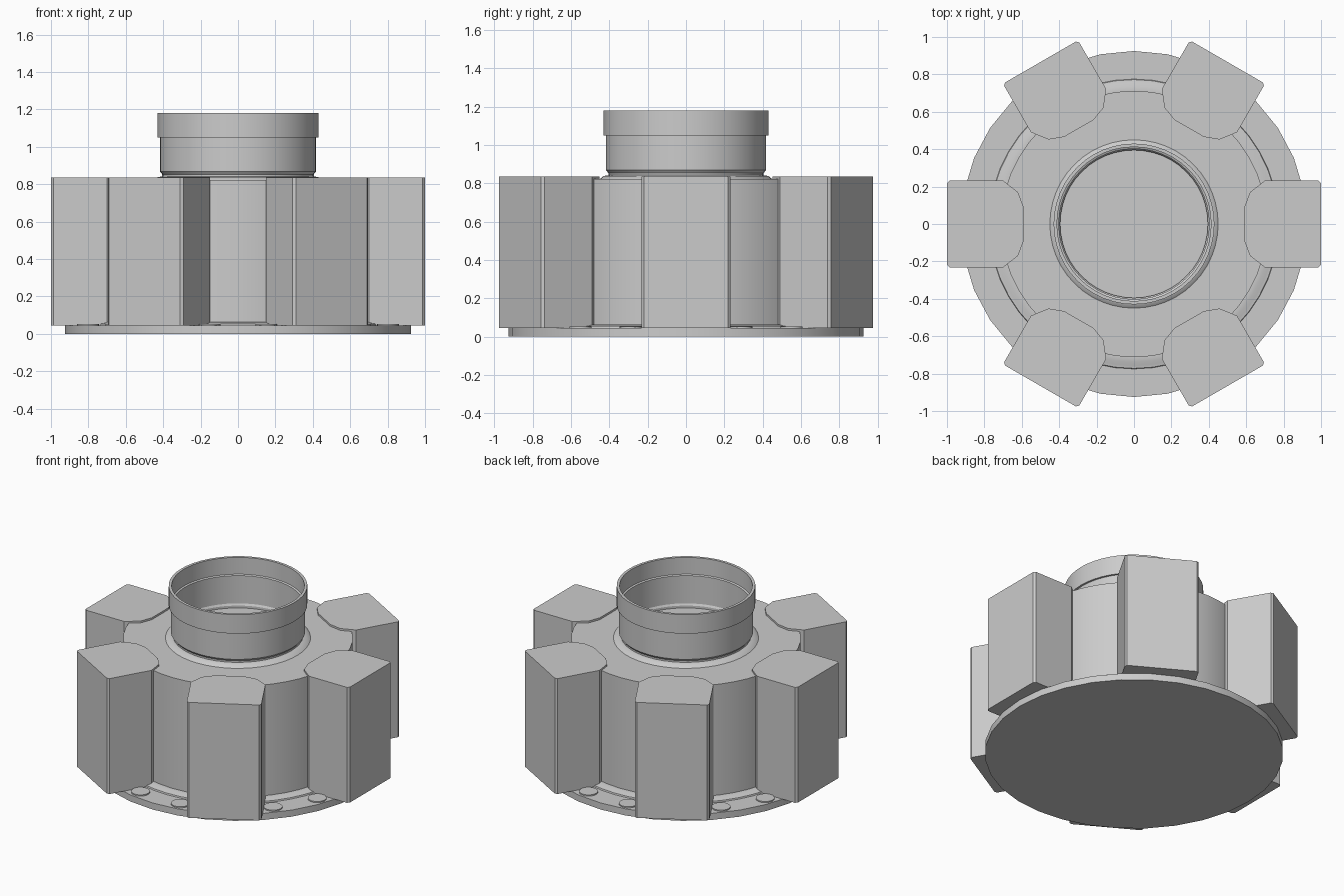
import bpy, bmesh, math
from math import cos, sin, pi, radians

cube = bpy.data.objects.get("Cube")
if cube:
    bpy.data.objects.remove(cube, do_unlink=True)

GREY = (0.6, 0.6, 0.6, 1.0)
metal = bpy.data.materials.new("plain_grey")
metal.use_nodes = True
metal.diffuse_color = GREY
bsdf = next(n for n in metal.node_tree.nodes if n.type == 'BSDF_PRINCIPLED')
bsdf.inputs["Base Color"].default_value = GREY


def finish(name, bm, smooth=True):
    """Turn a bmesh into a named, shaded object."""
    bmesh.ops.remove_doubles(bm, verts=bm.verts, dist=1e-5)
    bmesh.ops.recalc_face_normals(bm, faces=bm.faces)
    mesh = bpy.data.meshes.new(name)
    bm.to_mesh(mesh)
    bm.free()
    mesh.materials.append(metal)
    ob = bpy.data.objects.new(name, mesh)
    bpy.context.collection.objects.link(ob)
    if smooth:
        bpy.ops.object.select_all(action='DESELECT')
        ob.select_set(True)
        bpy.context.view_layer.objects.active = ob
        bpy.ops.object.shade_smooth_by_angle(angle=radians(30))
    return ob


def lathe(name, profile, segments):
    """Spin an (r, z) profile round the z axis."""
    bm = bmesh.new()
    verts = [bm.verts.new((r, 0, z)) for r, z in profile]
    edges = [bm.edges.new(pair) for pair in zip(verts, verts[1:])]
    bmesh.ops.spin(bm, geom=verts + edges, cent=(0, 0, 0), axis=(0, 0, 1),
                   angle=2 * pi, steps=segments, use_merge=True)
    return finish(name, bm)


def prism(name, outline, z0, z1, angle=0, smooth=False):
    """Extrude a flat outline upward after turning it round z."""
    bm = bmesh.new()
    c, s = cos(angle), sin(angle)
    face = bm.faces.new([bm.verts.new((x * c - y * s, x * s + y * c, z0))
                         for x, y in outline])
    top = bmesh.ops.extrude_face_region(bm, geom=[face], use_keep_orig=True)
    for v in top["geom"]:
        if isinstance(v, bmesh.types.BMVert):
            v.co.z = z1
    return finish(name, bm, smooth)


BASE_TOP, ARM_TOP, BODY_TOP = 0.045, 0.835, 0.822

# Base plate
lathe("base_plate", [(0, 0), (0.925, 0), (0.925, BASE_TOP), (0, BASE_TOP)], 32)

# Round body with a stepped foot
lathe("body", [(0, BASE_TOP), (0.775, BASE_TOP), (0.772, 0.054), (0.757, 0.056),
               (0.737, 0.064), (0.712, 0.064), (0.712, BODY_TOP), (0, BODY_TOP)], 48)

# Six radial arms, with eased outer corners and tapered inner ends
half = [(0.59, 0.09), (0.62, 0.17), (0.70, 0.232), (0.987, 0.232), (1.0, 0.219)]
outline = half + [(x, -y) for x, y in reversed(half)]
for i in range(6):
    prism(f"arm_{i + 1}", outline, BASE_TOP, ARM_TOP, i * pi / 3)

# Pairs of flat bolt heads between the arms
bolt = [(0.852 + 0.058 * cos(2 * pi * k / 20), 0.058 * sin(2 * pi * k / 20))
        for k in range(20)]
for i in range(6):
    for side in (-1, 1):
        angle = radians(60 * i + 30 + 10.2 * side)
        prism(f"bolt_{i + 1}_{'left' if side > 0 else 'right'}", bolt,
              BASE_TOP, 0.053, angle, True)

# Open collar: flange, neck, thicker rim, stepped bore and floor
lathe("collar", [(0, BODY_TOP), (0.45, BODY_TOP), (0.43, 0.838), (0.405, 0.842),
                 (0.405, 0.853), (0.417, 0.868), (0.417, 1.05), (0.43, 1.05),
                 (0.43, 1.18), (0.412, 1.18), (0.412, 1.065), (0.402, 1.06),
                 (0.402, 0.87), (0.395, 0.858), (0.395, 0.842), (0, 0.842)], 48)
